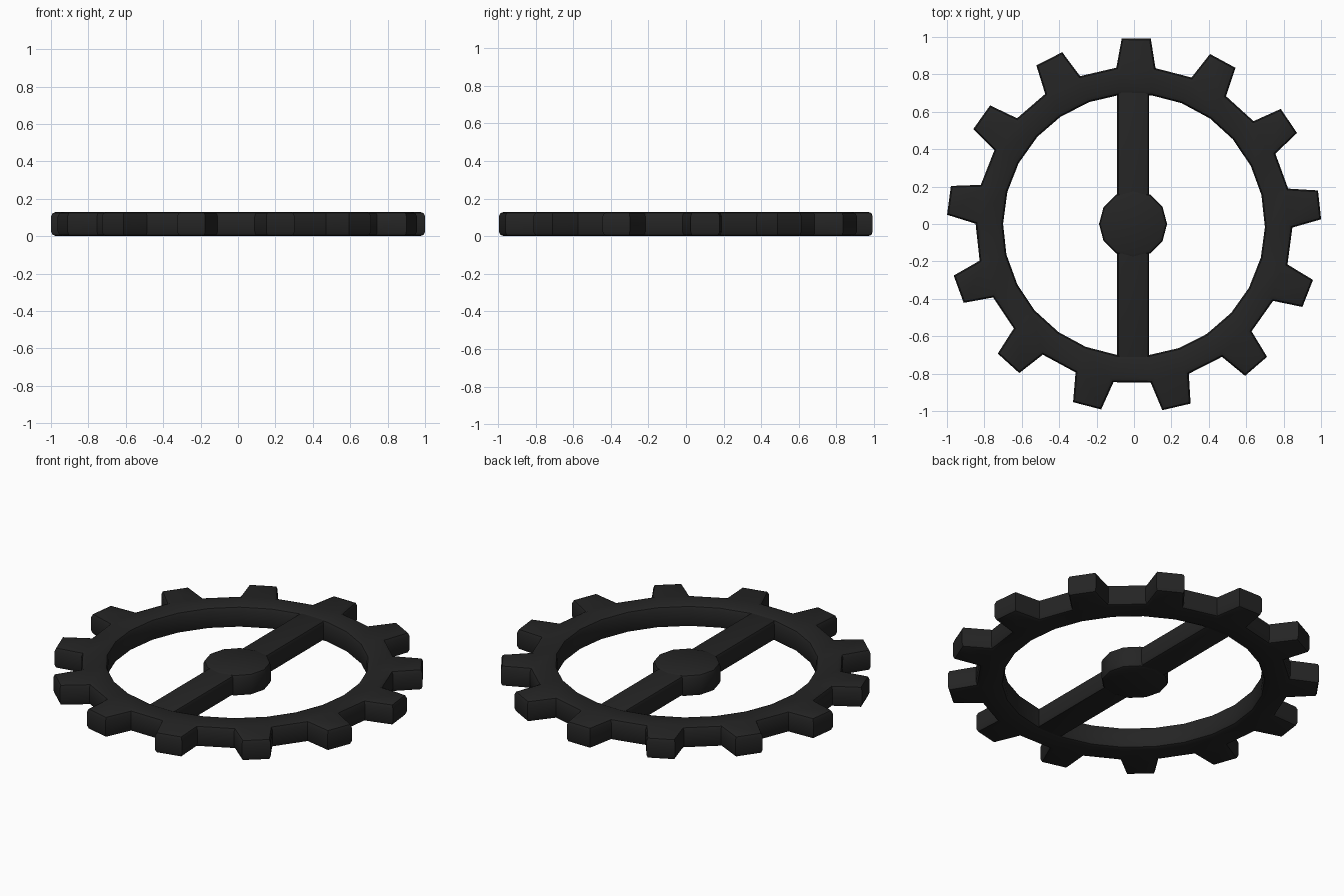
import bpy, bmesh, math

if "Cube" in bpy.data.objects:
    bpy.data.objects.remove(bpy.data.objects["Cube"])

TEETH = 13
PHASE = math.radians(89.3)
SHIFT_X, SHIFT_Y = 0.0, -0.006

dark = bpy.data.materials.new("dark_metal")
dark.diffuse_color = (0.018, 0.018, 0.018, 1)
dark.use_nodes = True
dark.node_tree.nodes["Principled BSDF"].inputs["Base Color"].default_value = dark.diffuse_color


def polar(r, a):
    return (r * math.cos(a) + SHIFT_X, r * math.sin(a) + SHIFT_Y)


def finish(bm, name, bevel):
    """Round the horizontal rim edges only, then make the object."""
    bmesh.ops.recalc_face_normals(bm, faces=bm.faces[:])
    edges = [e for e in bm.edges
             if len(e.link_faces) == 2
             and abs(e.verts[0].co.z - e.verts[1].co.z) < 1e-5
             and e.calc_face_angle() > 1.0]
    bmesh.ops.bevel(bm, geom=edges, offset=bevel, segments=2, profile=0.5,
                    affect='EDGES', clamp_overlap=True)
    me = bpy.data.meshes.new(name)
    bm.to_mesh(me)
    bm.free()
    ob = bpy.data.objects.new(name, me)
    bpy.context.collection.objects.link(ob)
    me.materials.append(dark)
    bpy.ops.object.select_all(action='DESELECT')
    ob.select_set(True)
    bpy.context.view_layer.objects.active = ob
    bpy.ops.object.shade_smooth_by_angle(angle=math.radians(35))
    return ob


def prism(name, pts, z0, z1, bevel):
    bm = bmesh.new()
    low = [bm.verts.new((x, y, z0)) for x, y in pts]
    high = [bm.verts.new((x, y, z1)) for x, y in pts]
    bm.faces.new(low[::-1])
    bm.faces.new(high)
    n = len(pts)
    for i in range(n):
        j = (i + 1) % n
        bm.faces.new((low[i], low[j], high[j], high[i]))
    return finish(bm, name, bevel)


# toothed rim: root and inner loops share angles, each tooth adds two tip points
def toothed_rim(z0, z1):
    bm = bmesh.new()
    half_root, half_tip = math.radians(7.1), math.radians(4.45)
    layers = []
    for z in (z0, z1):
        inner, root, tip = [], [], []
        for k in range(TEETH):
            a = PHASE + k * math.tau / TEETH
            for s in (-1, 1):
                inner.append(bm.verts.new((*polar(0.70, a + s * half_root), z)))
                root.append(bm.verts.new((*polar(0.847, a + s * half_root), z)))
                tip.append(bm.verts.new((*polar(1.001, a + s * half_tip), z)))
        layers.append((inner, root, tip))
    n = 2 * TEETH
    for inner, root, tip in layers:
        for i in range(n):
            j = (i + 1) % n
            bm.faces.new((inner[i], root[i], root[j], inner[j]))
            if i % 2 == 0:
                bm.faces.new((root[i], tip[i], tip[j], root[j]))
    (i0, r0, t0), (i1, r1, t1) = layers

    def wall(a, b, c, d):
        bm.faces.new((a, b, d, c))

    for i in range(n):
        j = (i + 1) % n
        wall(i0[i], i0[j], i1[i], i1[j])
        if i % 2:
            wall(r0[i], r0[j], r1[i], r1[j])
        else:
            wall(r0[i], t0[i], r1[i], t1[i])
            wall(t0[i], t0[j], t1[i], t1[j])
            wall(t0[j], r0[j], t1[j], r1[j])
    return finish(bm, "toothed_rim", 0.025)


toothed_rim(0.0, 0.13)

# central twelve-sided hub
prism("hub", [(x - 0.005, y + 0.006) for x, y in
              (polar(0.182, k * math.tau / 12) for k in range(12))],
      0.0, 0.13, 0.02)

# straight spoke across the rim
prism("spoke", [(-0.09, -0.73), (0.08, -0.73), (0.08, 0.73), (-0.09, 0.73)],
      0.005, 0.125, 0.02)
